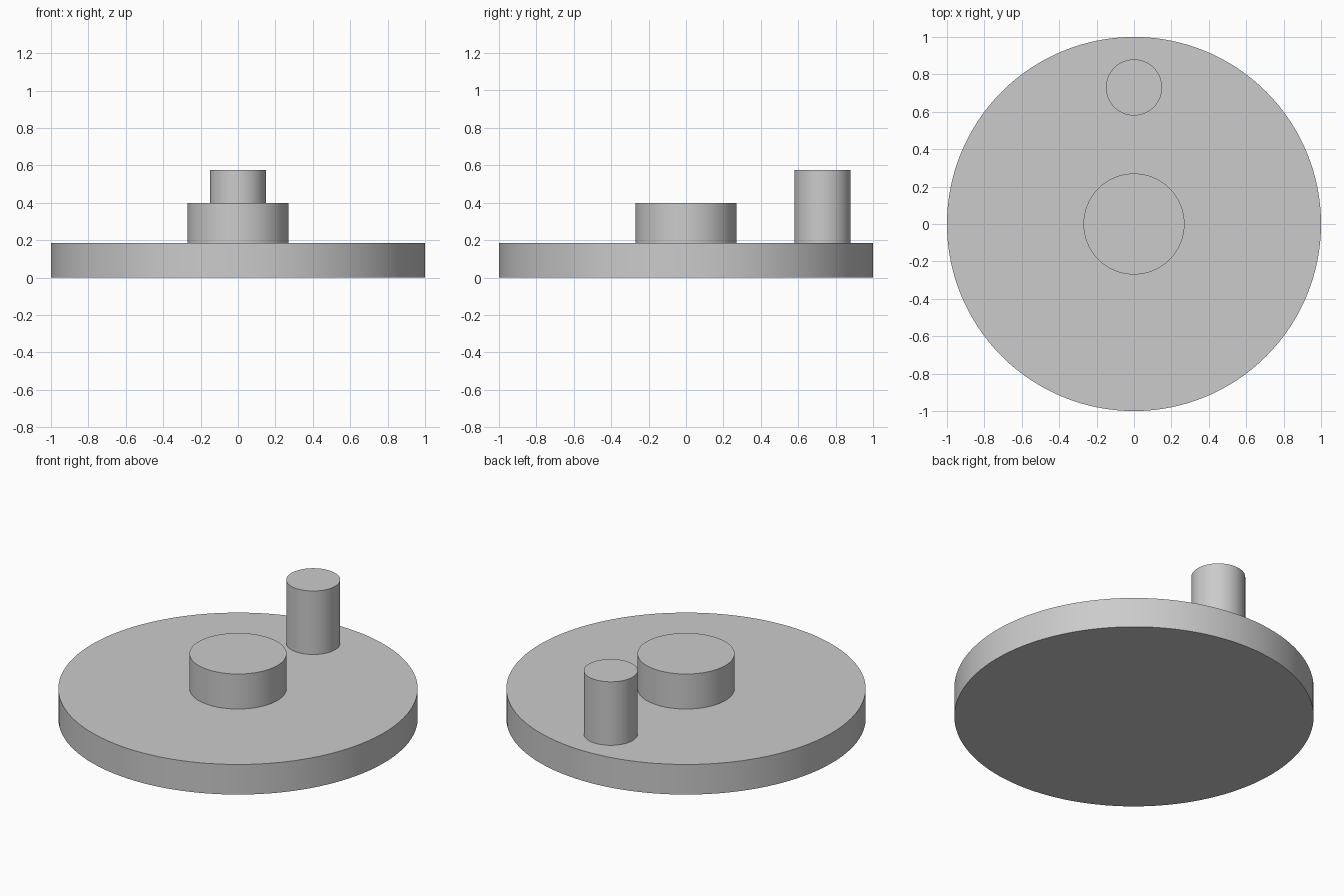
import bpy
import math

if "Cube" in bpy.data.objects:
    bpy.data.objects.remove(bpy.data.objects["Cube"], do_unlink=True)

# One plain grey for every part
GREY = (0.6, 0.6, 0.6, 1.0)
grey = bpy.data.materials.new("plain grey")
grey.use_nodes = True
grey.diffuse_color = GREY
grey.node_tree.nodes["Principled BSDF"].inputs["Base Color"].default_value = GREY


def disc(name, radius, bottom, top, y=0.0, sides=128):
    """Upright cylinder between two heights."""
    bpy.ops.mesh.primitive_cylinder_add(
        vertices=sides, radius=radius, depth=top - bottom,
        location=(0, y, (bottom + top) / 2))
    part = bpy.context.object
    part.name = name
    part.data.materials.append(grey)
    bpy.ops.object.shade_smooth_by_angle(angle=math.radians(30))
    return part


PLATE_TOP = 0.185

# Round base plate, central hub and offset crank pin
disc("base_plate", 1.0, 0.0, PLATE_TOP)
disc("hub", 0.27, PLATE_TOP, 0.4)
disc("crank_pin", 0.15, PLATE_TOP, 0.575, y=0.73)
